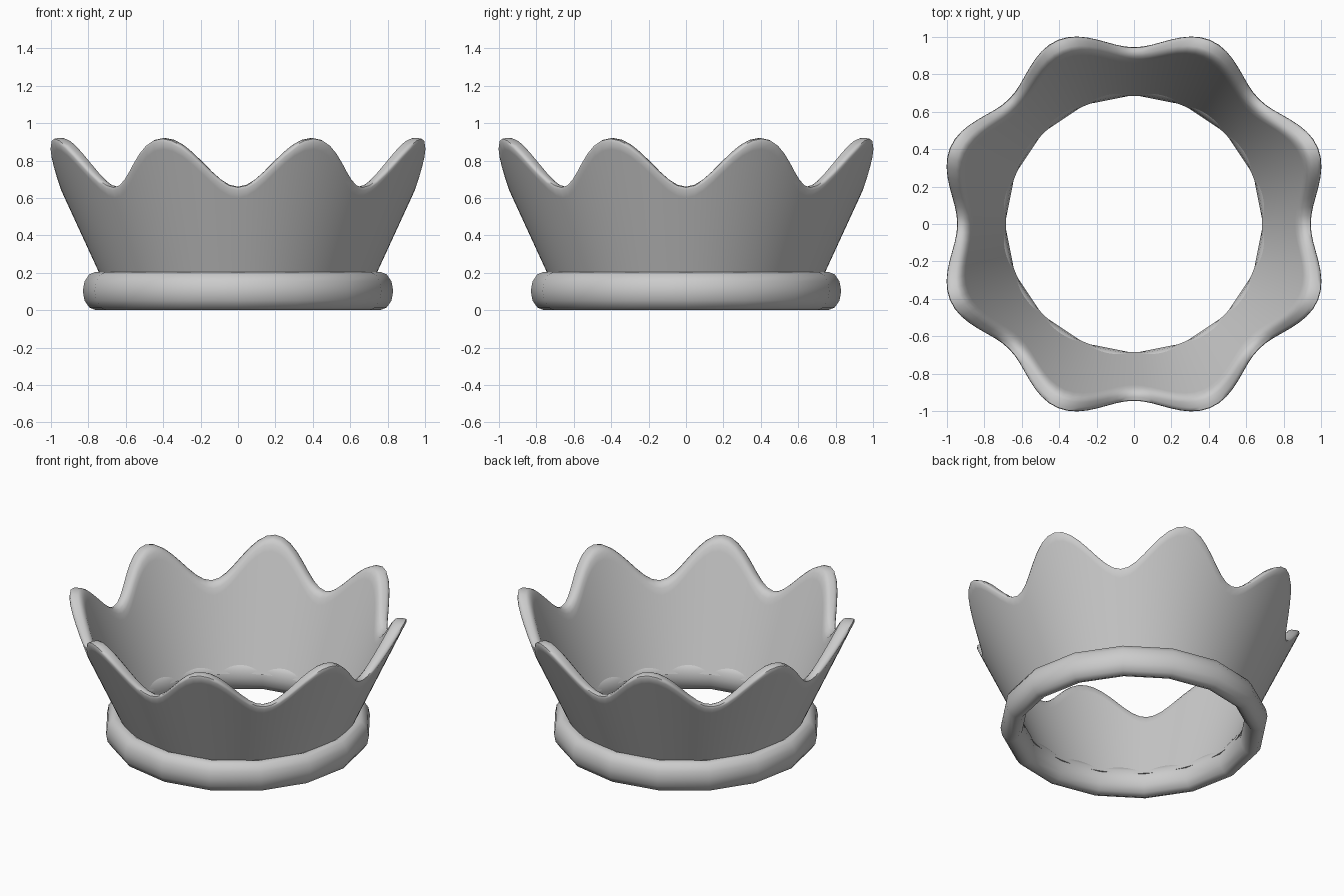
import bpy, bmesh
from math import sin, cos, pi

if "Cube" in bpy.data.objects:
    bpy.data.objects.remove(bpy.data.objects["Cube"])


def loft(name, sections):
    """Closed sweep: joins a ring of closed cross-sections into one smooth mesh."""
    bm = bmesh.new()
    rings = [[bm.verts.new(p) for p in s] for s in sections]
    n, m = len(rings), len(rings[0])
    for i in range(n):
        a, b = rings[i], rings[(i + 1) % n]
        for j in range(m):
            k = (j + 1) % m
            bm.faces.new((a[j], b[j], b[k], a[k]))
    bmesh.ops.recalc_face_normals(bm, faces=bm.faces)
    me = bpy.data.meshes.new(name)
    bm.to_mesh(me)
    bm.free()
    ob = bpy.data.objects.new(name, me)
    bpy.context.collection.objects.link(ob)
    bpy.context.view_layer.objects.active = ob
    bpy.ops.object.select_all(action='DESELECT')
    ob.select_set(True)
    bpy.ops.object.shade_smooth_by_angle(angle=pi / 3)
    return ob


def revolve(name, steps, profile):
    """Profile is a function of the angle giving (radius, z) points."""
    angles = [2 * pi * i / steps for i in range(steps)]
    return loft(name, [[(r * cos(a), r * sin(a), z) for r, z in profile(a)]
                       for a in angles])


# Base band: 16-sided ring with a tall oval section
def band_profile(a):
    return [(0.76 + 0.07 * cos(t), 0.1025 + 0.1025 * sin(t))
            for t in (2 * pi * j / 12 for j in range(12))]


revolve("base_band", 16, band_profile)


# Flared wall with eight rounded points and a softened rim
def outer(z):
    return 0.745 + 0.46 * (z - 0.205)


def inner(z):
    return 0.70 + 0.38 * (z - 0.17)


def wall_profile(a):
    h = 0.79 - 0.13 * cos(8 * a)
    return [(outer(0.13), 0.13), (outer(0.4), 0.4),
            (outer(h - 0.06), h - 0.06), (outer(h - 0.02), h - 0.02),
            (outer(h) - 0.012, h - 0.004), (outer(h) - 0.03, h),
            (inner(h) + 0.025, h), (inner(h) + 0.008, h - 0.008),
            (inner(h - 0.03), h - 0.03), (inner(h - 0.07), h - 0.07),
            (inner(0.4), 0.4), (inner(0.13), 0.13)]


revolve("pointed_wall", 128, wall_profile)
